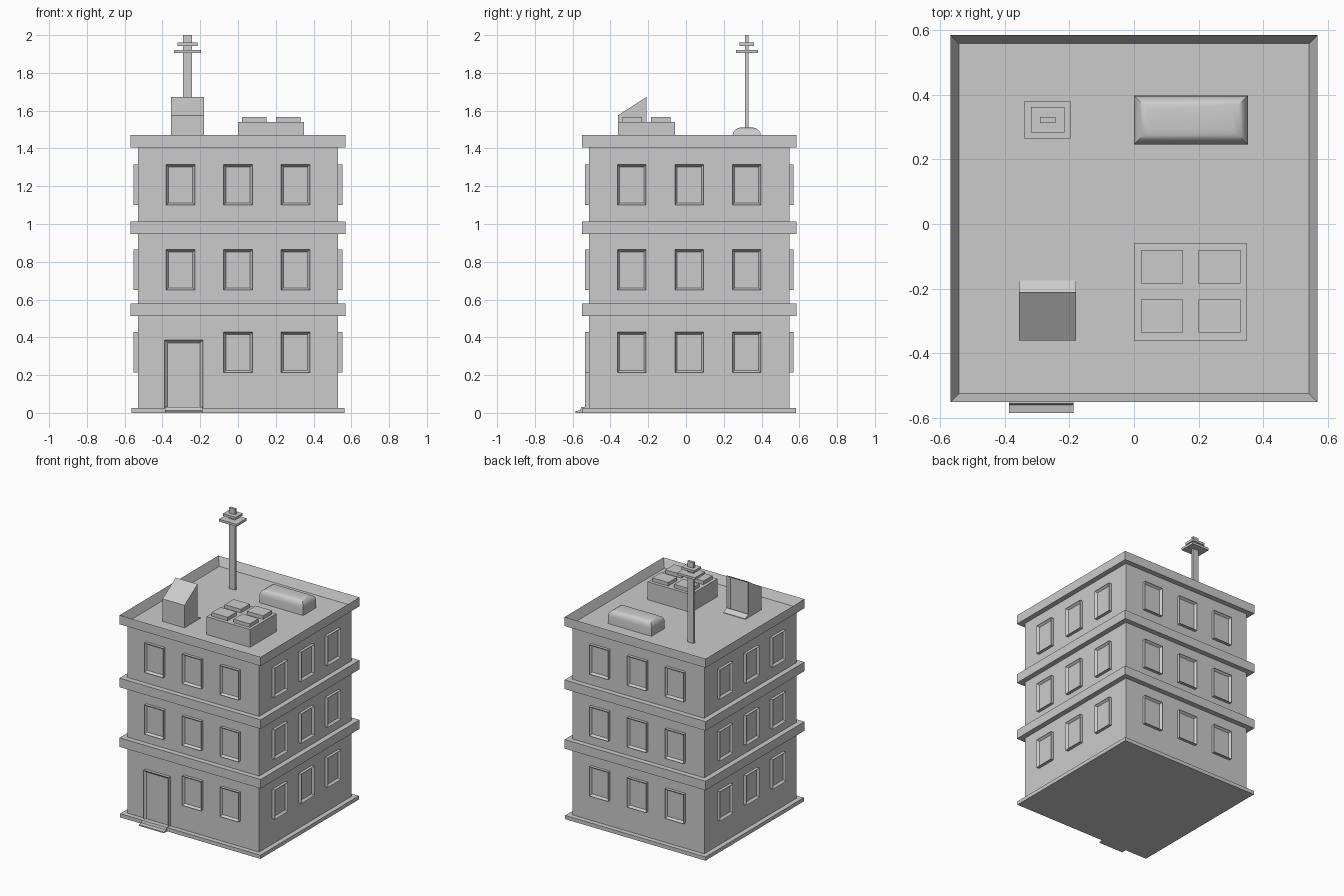
import bpy, bmesh, math
from mathutils import Matrix, Vector

if "Cube" in bpy.data.objects:
    bpy.data.objects.remove(bpy.data.objects["Cube"])

CY = 0.017            # building centre in y
WALL, SLAB = 0.53, 0.568
ROOF = 1.407


def finish(name, bm):
    bmesh.ops.recalc_face_normals(bm, faces=bm.faces)
    me = bpy.data.meshes.new(name)
    bm.to_mesh(me)
    bm.free()
    ob = bpy.data.objects.new(name, me)
    bpy.context.collection.objects.link(ob)
    return ob


def add_box(bm, x0, x1, y0, y1, z0, z1):
    m = Matrix.Translation(((x0 + x1) / 2, (y0 + y1) / 2, (z0 + z1) / 2))
    m = m @ Matrix.Diagonal((x1 - x0, y1 - y0, z1 - z0, 1))
    return bmesh.ops.create_cube(bm, size=1, matrix=m)["verts"]


def box(name, *dims):
    bm = bmesh.new()
    add_box(bm, *dims)
    return finish(name, bm)


def slab(name, half, z0, z1):
    return box(name, -half, half, CY - half, CY + half, z0, z1)


def extrude_x(name, profile, x0, x1):
    """Extrude a (y, z) profile along x."""
    bm = bmesh.new()
    f = bm.faces.new([bm.verts.new((x0, y, z)) for y, z in profile])
    r = bmesh.ops.extrude_face_region(bm, geom=[f])
    bmesh.ops.translate(bm, vec=(x1 - x0, 0, 0),
                        verts=[v for v in r["geom"] if isinstance(v, bmesh.types.BMVert)])
    return finish(name, bm)


def framed_panel(name, cx, width, z0, z1, rim, side=0):
    """Raised frame with sunken pane; side counts quarter turns from the front."""
    bm = bmesh.new()
    add_box(bm, cx - width / 2, cx + width / 2, -0.552, -0.52, z0, z1)
    bm.normal_update()
    front = min(bm.faces, key=lambda f: f.calc_center_median().y)
    bmesh.ops.inset_region(bm, faces=[front], thickness=rim)
    bmesh.ops.translate(bm, verts=front.verts, vec=(0, 0.016, 0))
    bm.transform(Matrix.Translation((0, CY, 0)) @ Matrix.Rotation(side * math.pi / 2, 4, 'Z'))
    return finish(name, bm)


# Main walls, ground slab and floor bands
slab("walls", WALL, 0, ROOF + 0.002)
slab("ground_slab", 0.565, 0, 0.027)
slab("lower_band", SLAB, 0.514, 0.58)
slab("upper_band", SLAB, 0.948, 1.014)

# Roof slab with sunken deck forming the parapet
bm = bmesh.new()
add_box(bm, -SLAB, SLAB, CY - SLAB, CY + SLAB, ROOF - 0.001, 1.472)
bm.normal_update()
top = max(bm.faces, key=lambda f: f.calc_center_median().z)
bmesh.ops.inset_region(bm, faces=[top], thickness=SLAB - WALL)
bmesh.ops.translate(bm, verts=top.verts, vec=(0, 0, ROOF + 0.004 - 1.472))
finish("parapet_roof", bm)

# Windows on four sides, leaving the door bay free
for side in range(4):
    for level, z in enumerate((0.213, 0.65, 1.10)):
        for col, cx in enumerate((-0.304, 0, 0.304)):
            if (side, level, col) != (0, 0, 0):
                framed_panel(f"window_{side}_{level}_{col}", cx, 0.152, z, z + 0.214, 0.017, side)

# Front door and doorstep
framed_panel("front_door", -0.287, 0.202, 0.015, 0.386, 0.022)
extrude_x("doorstep", [(-0.52, 0), (-0.585, 0), (-0.585, 0.009), (-0.56, 0.013),
                       (-0.555, 0.03), (-0.52, 0.03)], -0.387, -0.187)

# Stair hut with sloped roof, recessed rear doorway and ramp
hut = extrude_x("stair_hut", [(-0.36, ROOF), (-0.21, ROOF), (-0.21, 1.672), (-0.36, 1.575)],
                -0.355, -0.179)
bm = bmesh.new()
bm.from_mesh(hut.data)
bm.normal_update()
rear = max(bm.faces, key=lambda f: f.normal.y)
bmesh.ops.inset_region(bm, faces=[rear], thickness=0.024)
bmesh.ops.translate(bm, verts=rear.verts, vec=(0, -0.02, 0))
bm.to_mesh(hut.data)
bm.free()
extrude_x("hut_ramp", [(-0.212, ROOF), (-0.175, ROOF), (-0.175, ROOF + 0.008),
                       (-0.212, ROOF + 0.028)], -0.355, -0.179)

# Cooling unit with four lids
box("cooling_unit", 0.0, 0.35, -0.361, -0.058, ROOF, 1.541)
bm = bmesh.new()
for x in (0.022, 0.2):
    for y in (-0.336, -0.184):
        add_box(bm, x, x + 0.13, y, y + 0.103, 1.535, 1.567)
finish("cooling_lids", bm)

# Rounded rooftop tank
tank = box("rounded_tank", 0.0, 0.352, 0.246, 0.397, ROOF - 0.03, 1.511)
bm = bmesh.new()
bm.from_mesh(tank.data)
rim = [e for e in bm.edges if all(v.co.z > 1.5 for v in e.verts)]
bmesh.ops.bevel(bm, geom=rim, offset=0.045, segments=4, profile=0.5, affect='EDGES')
bm.to_mesh(tank.data)
bm.free()
bpy.context.view_layer.objects.active = tank
tank.select_set(True)
bpy.ops.object.shade_smooth_by_angle(angle=math.radians(30))

# Antenna mast and crossplates
box("antenna_mast", -0.291, -0.243, 0.313, 0.331, ROOF, 2.0)
for name, hx, hy, z in (("antenna_lower_plate", 0.071, 0.058, 1.904),
                        ("antenna_upper_plate", 0.052, 0.039, 1.943)):
    box(name, -0.267 - hx, -0.267 + hx, 0.322 - hy, 0.322 + hy, z, z + 0.017)
